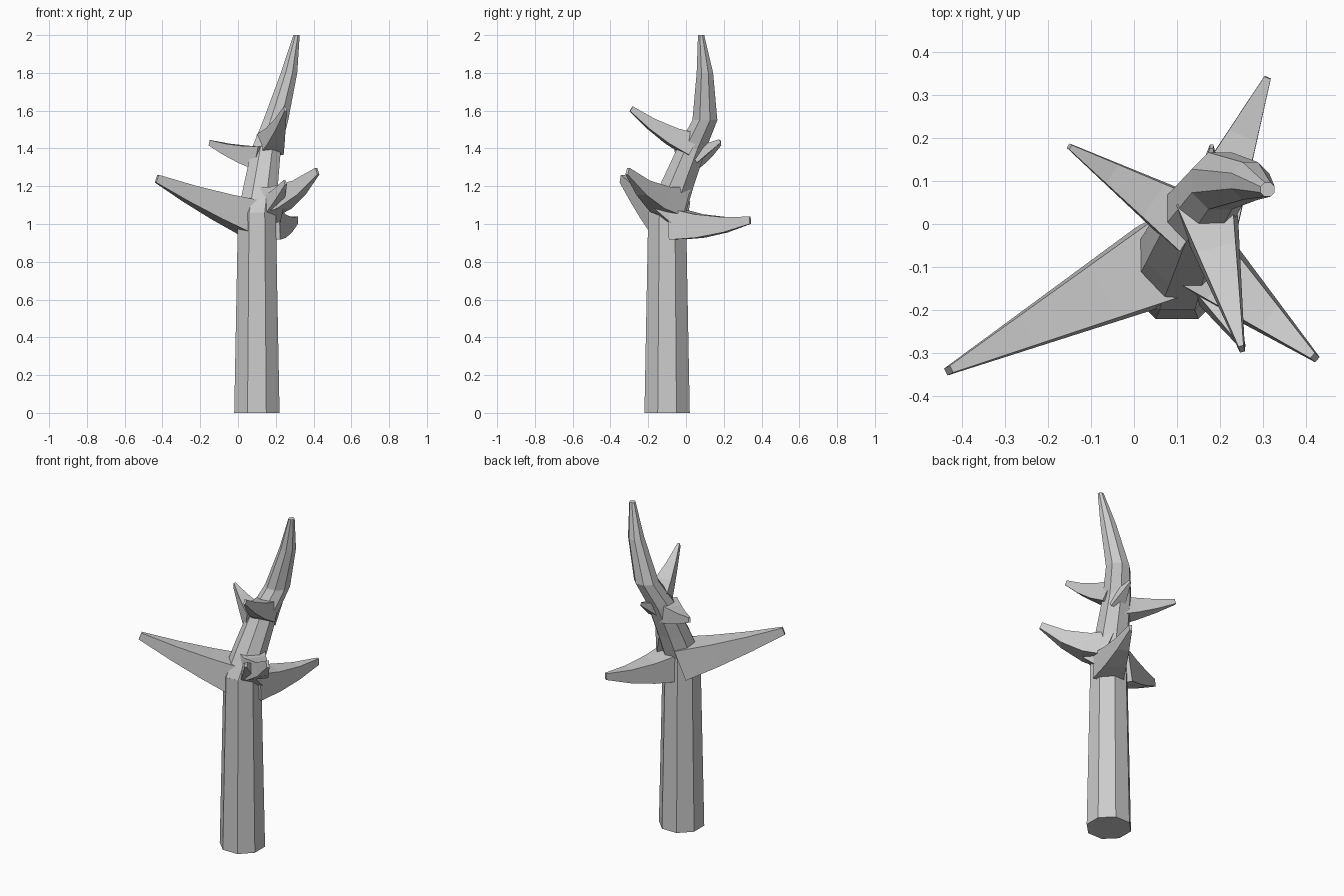
import bpy
import bmesh
from math import cos, sin, pi
from mathutils import Vector

if "Cube" in bpy.data.objects:
    bpy.data.objects.remove(bpy.data.objects["Cube"])

UP = Vector((0, 0, 1))
RIGHT = Vector((1, 0, 0))

# Single bark colour
bark = bpy.data.materials.new("grey bark")
bark.use_nodes = True
grey = (0.6, 0.6, 0.6, 1)
bark.diffuse_color = grey
bark.node_tree.nodes["Principled BSDF"].inputs["Base Color"].default_value = grey


def add_tube(name, spine, widths, heights, sides, side_axis, up_axis):
    """Closed faceted tube whose rings follow the spine points."""
    bm = bmesh.new()
    grow = 1 / cos(pi / sides)
    rings = []
    for centre, width, height in zip(spine, widths, heights):
        ring = []
        for corner in range(sides):
            angle = pi * (corner * 2 + 1) / sides
            offset = side_axis * cos(angle) * width + up_axis * sin(angle) * height
            ring.append(bm.verts.new(centre + offset * grow))
        rings.append(ring)
    for lower, upper in zip(rings, rings[1:]):
        for corner in range(sides):
            following = (corner + 1) % sides
            bm.faces.new((lower[corner], lower[following], upper[following], upper[corner]))
    bm.faces.new(rings[0])
    bm.faces.new(rings[-1])
    bmesh.ops.recalc_face_normals(bm, faces=bm.faces)
    mesh = bpy.data.meshes.new(name)
    bm.to_mesh(mesh)
    bm.free()
    mesh.materials.append(bark)
    part = bpy.data.objects.new(name, mesh)
    bpy.context.collection.objects.link(part)


def add_branch(name, root, tip, thickness, sag):
    """Four-sided branch that sags in the middle and narrows to a blunt tip."""
    root, tip = Vector(root), Vector(tip)
    along = (tip - root).normalized()
    side_axis = along.cross(UP).normalized()
    up_axis = side_axis.cross(along)
    spine, widths, heights = [], [], []
    for step in range(4):
        t = step / 3
        spine.append(root.lerp(tip, t) - UP * sag * sin(pi * t))
        widths.append(thickness * (1.1 - t))
        heights.append(thickness * (1.3 - t) * 0.8)
    add_tube(name, spine, widths, heights, 4, side_axis, up_axis)


def add_stem(name, spine, radii):
    """Eight-sided upright stem with level rings."""
    add_tube(name, spine, radii, radii, 8, RIGHT, RIGHT.cross(UP))


# Straight trunk and the leaning, narrowing crown above it
trunk_top = Vector((0.1, -0.1, 1.06))
add_stem("trunk", [Vector((0.1, -0.1, 0)), trunk_top], [0.12, 0.1])

crown_spine = [trunk_top] + [Vector(point) for point in (
    (0.12, -0.05, 1.2),
    (0.15, 0.03, 1.4),
    (0.2, 0.1, 1.55),
    (0.27, 0.1, 1.8),
    (0.31, 0.08, 2),
)]
crown_radii = [0.1 * (2.05 - point.z) ** 0.6 for point in crown_spine]
add_stem("leaning_crown", crown_spine, crown_radii)

# Lower branches
add_branch("long_right_branch", (0.08, -0.08, 1.03), (-0.43, -0.34, 1.24), 0.09, 0.01)
add_branch("left_front_branch", (0.13, -0.06, 1.12), (0.42, -0.31, 1.28), 0.08, 0.04)
add_branch("back_branch", (0.14, -0.06, 1), (0.31, 0.34, 1.02), 0.08, 0.02)

# Upper branches
add_branch("upper_right_branch", (0.13, 0, 1.35), (-0.15, 0.18, 1.43), 0.06, 0.01)
add_branch("upper_front_branch", (0.17, 0.03, 1.42), (0.25, -0.29, 1.61), 0.06, 0.02)

# Short spurs beside the forks
add_branch("front_spur", (0.15, -0.08, 1.06), (0.25, -0.28, 1.22), 0.06, 0.01)
add_branch("back_twig", (0.17, 0.04, 1.36), (0.18, 0.18, 1.44), 0.04, 0)
